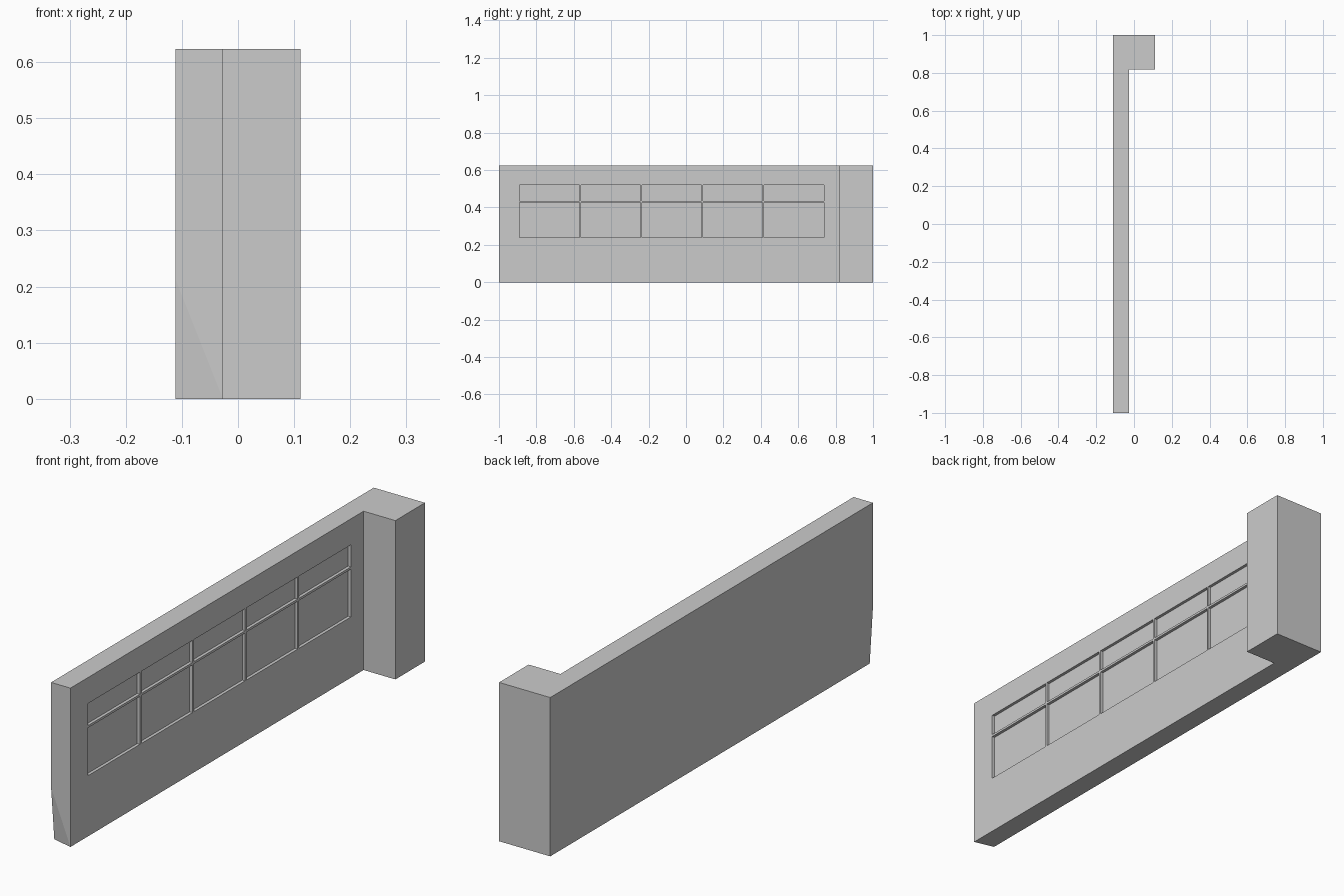
import bpy, bmesh

if "Cube" in bpy.data.objects:
    bpy.data.objects.remove(bpy.data.objects["Cube"])

H = 0.623          # wall height
FACE = -0.027      # x of the windowed wall face
BACK = -0.111      # x of the rear wall face


def make_object(name, bm):
    bmesh.ops.recalc_face_normals(bm, faces=bm.faces[:])
    mesh = bpy.data.meshes.new(name)
    bm.to_mesh(mesh)
    bm.free()
    obj = bpy.data.objects.new(name, mesh)
    bpy.context.collection.objects.link(obj)
    return obj


def add_box(bm, lo, hi):
    verts = bmesh.ops.create_cube(bm, size=1)["verts"]
    for v in verts:
        v.co = [(a + b) / 2 + c * (b - a) for a, b, c in zip(lo, hi, v.co)]


# L-shaped wall: thin run with a deeper return at the +y end
profile = [(BACK, -1), (FACE, -1), (FACE, 0.817), (0.111, 0.817), (0.111, 1), (BACK, 1)]
bm = bmesh.new()
base = bm.faces.new([bm.verts.new((x, y, 0)) for x, y in profile])
top = bmesh.ops.extrude_face_region(bm, geom=[base])["geom"]
bmesh.ops.translate(bm, vec=(0, 0, H),
                    verts=[g for g in top if isinstance(g, bmesh.types.BMVert)])

# Seam low on the wall, with the rear lower corner pulled in slightly
bmesh.ops.bisect_plane(bm, geom=bm.verts[:] + bm.edges[:] + bm.faces[:],
                       plane_co=(0, 0, 0.212), plane_no=(0, 0, 1))
for v in bm.verts:
    if v.co.z < 0.01 and v.co.y < -0.99 and v.co.x < -0.1:
        v.co.y = -0.98
bmesh.ops.triangulate(bm, faces=[f for f in bm.faces if len(f.verts) > 3])
wall = make_object("wall", bm)

# Two rows of five shallow panes, leaving narrow bars between them
bm = bmesh.new()
start, step, bar, depth = -0.891, 0.326, 0.009, 0.012
for i in range(5):
    y0 = start + i * step + (bar / 2 if i else 0)
    y1 = start + (i + 1) * step - (bar / 2 if i < 4 else 0)
    for z0, z1 in ((0.238, 0.43 - bar / 2), (0.43 + bar / 2, 0.521)):
        add_box(bm, (FACE - depth, y0, z0), (FACE + 0.03, y1, z1))
cutter = make_object("pane_cutter", bm)
cutter.hide_render = True

# Carve the panes into the wall
cut = wall.modifiers.new("panes", "BOOLEAN")
cut.operation = "DIFFERENCE"
cut.solver = "EXACT"
cut.object = cutter
bpy.context.view_layer.objects.active = wall
bpy.ops.object.modifier_apply(modifier=cut.name)
bpy.data.objects.remove(cutter, do_unlink=True)
